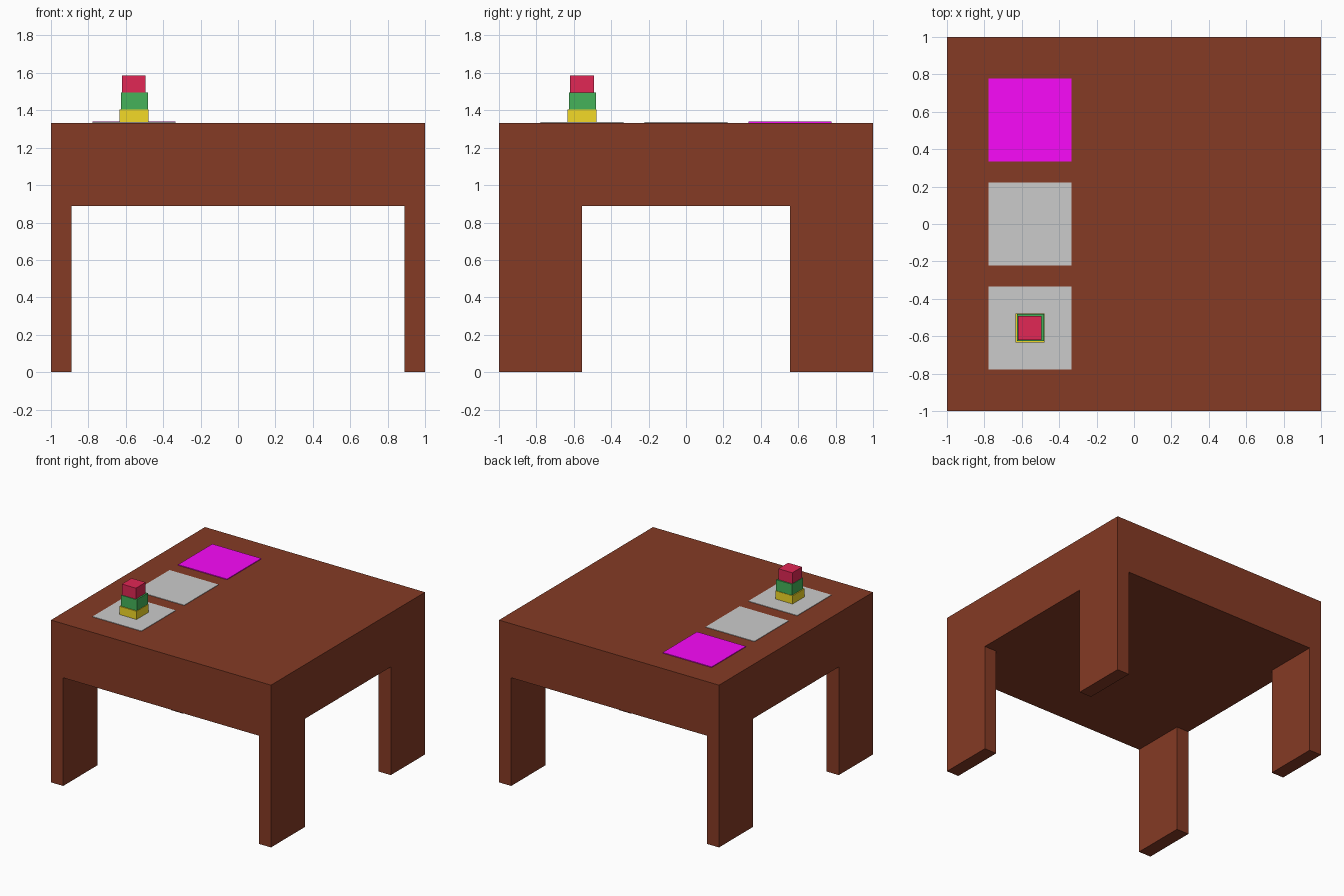
import bpy
import bmesh
from mathutils import Vector

if "Cube" in bpy.data.objects:
    bpy.data.objects.remove(bpy.data.objects["Cube"])

U = 1 / 9           # the model follows a grid of ninths
TOP = 12 * U        # table surface height
UNDER = 8 * U       # underside of the slab


def material(name, rgb):
    mat = bpy.data.materials.new(name)
    mat.diffuse_color = (*rgb, 1)
    mat.use_nodes = True
    mat.node_tree.nodes["Principled BSDF"].inputs["Base Color"].default_value = mat.diffuse_color
    return mat


def finish(name, bm, mat=None):
    mesh = bpy.data.meshes.new(name)
    bm.to_mesh(mesh)
    bm.free()
    obj = bpy.data.objects.new(name, mesh)
    bpy.context.collection.objects.link(obj)
    if mat:
        mesh.materials.append(mat)
    return obj


def box_mesh(lo, hi):
    lo, hi = Vector(lo), Vector(hi)
    bm = bmesh.new()
    bmesh.ops.create_cube(bm, size=1)
    bmesh.ops.scale(bm, vec=hi - lo, verts=bm.verts)
    bmesh.ops.translate(bm, vec=(lo + hi) / 2, verts=bm.verts)
    return bm


def block(name, x, y, width, z0, z1, mat=None):
    h = width / 2
    return finish(name, box_mesh((x - h, y - h, z0), (x + h, y + h, z1)), mat)


brown = material("brown", (0.235, 0.043, 0.018))
magenta = material("magenta", (0.95, 0.003, 0.95))
yellow = material("yellow", (0.90, 0.70, 0.02))
green = material("green", (0.06, 0.45, 0.10))
red = material("red", (0.75, 0.02, 0.09))

# Table: slab cut into a 3 x 3 layout, corner faces extruded down as legs
bm = box_mesh((-1, -1, UNDER), (1, 1, TOP))
for axis, cut in ((0, 8 * U), (1, 5 * U)):
    for side in (-1, 1):
        co, no = Vector(), Vector()
        co[axis], no[axis] = side * cut, 1
        bmesh.ops.bisect_plane(bm, geom=bm.verts[:] + bm.edges[:] + bm.faces[:],
                               plane_co=co, plane_no=no)
bm.normal_update()
corners = []
for f in bm.faces:
    c = f.calc_center_median()
    if f.normal.z < -0.9 and abs(c.x) > 8 * U and abs(c.y) > 5 * U:
        corners.append(f)
new = bmesh.ops.extrude_face_region(bm, geom=corners)["geom"]
bmesh.ops.translate(bm, vec=(0, 0, -UNDER),
                    verts=[v for v in new if isinstance(v, bmesh.types.BMVert)])
bmesh.ops.dissolve_limit(bm, angle_limit=0.01, verts=bm.verts, edges=bm.edges)
bmesh.ops.recalc_face_normals(bm, faces=bm.faces)
finish("table", bm, brown)

# Row of three square pads, the rear one slightly raised
PAD_X = -5 * U
block("front_pad", PAD_X, -5 * U, 4 * U, TOP, TOP + 0.004)
block("middle_pad", PAD_X, 0, 4 * U, TOP, TOP + 0.004)
block("rear_pad", PAD_X, 5 * U, 4 * U, TOP, TOP + 0.006, magenta)

# Stack of blocks shrinking upward on the front pad
block("bottom_block", -0.556, -0.556, 0.156, TOP, 1.405, yellow)
block("middle_block", -0.554, -0.554, 0.144, 1.405, 1.495, green)
block("top_block", -0.558, -0.556, 0.127, 1.495, 1.585, red)
